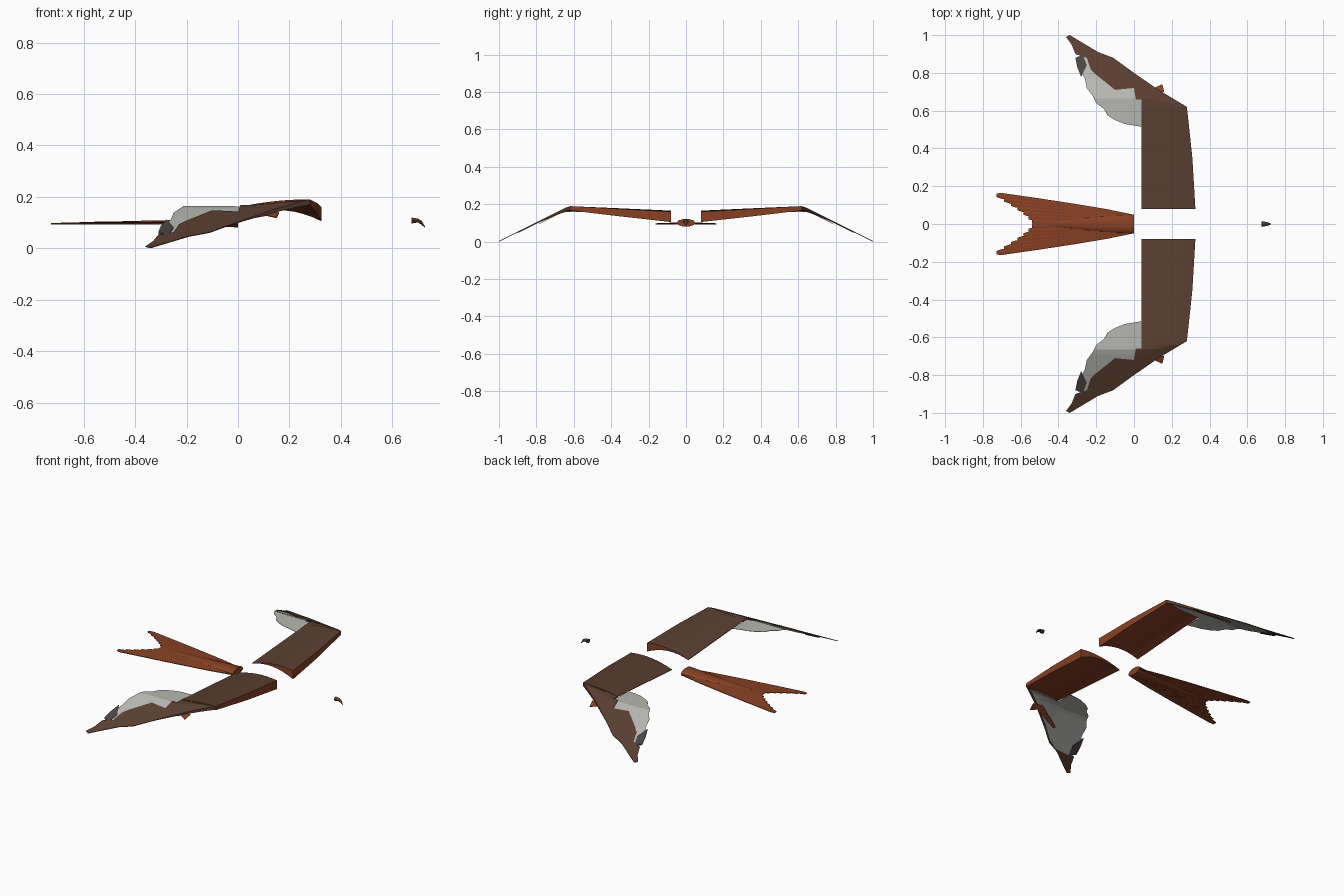
import bpy, bmesh, math
from mathutils import Vector

cube = bpy.data.objects.get("Cube")
if cube:
    bpy.data.objects.remove(cube, do_unlink=True)


def material(name, rgb):
    m = bpy.data.materials.new(name)
    m.use_nodes = True
    m.diffuse_color = (*rgb, 1)
    m.node_tree.nodes["Principled BSDF"].inputs["Base Color"].default_value = (*rgb, 1)
    return m


BROWN = material("dark_brown", (0.105, 0.048, 0.03))
RUST = material("rust_brown", (0.25, 0.052, 0.018))
GREY = material("pale_grey", (0.47, 0.47, 0.44))
CHARCOAL = material("charcoal", (0.07, 0.06, 0.055))
HORN = material("horn_brown", (0.09, 0.05, 0.035))


def finish(name, bm, mats, rule=None, smooth=False):
    """Turn a bmesh into an object, colouring faces by an optional rule."""
    bmesh.ops.recalc_face_normals(bm, faces=bm.faces)
    if rule:
        for f in bm.faces:
            f.material_index = rule(f)
    mesh = bpy.data.meshes.new(name)
    bm.to_mesh(mesh)
    bm.free()
    for m in mats:
        mesh.materials.append(m)
    ob = bpy.data.objects.new(name, mesh)
    bpy.context.collection.objects.link(ob)
    if smooth:
        bpy.ops.object.select_all(action='DESELECT')
        ob.select_set(True)
        bpy.context.view_layer.objects.active = ob
        bpy.ops.object.shade_smooth_by_angle(angle=math.radians(35))
    return ob


def loft(rings):
    """Bridge closed rings of points and cap both ends."""
    bm = bmesh.new()
    rows = [[bm.verts.new(p) for p in ring] for ring in rings]
    n = len(rows[0])
    for a, b in zip(rows, rows[1:]):
        for i in range(n):
            j = (i + 1) % n
            bm.faces.new((a[i], a[j], b[j], b[i]))
    bm.faces.new(rows[0])
    bm.faces.new(rows[-1])
    return bm


def plate(outline, side, top, thick):
    """Thin sheet with a flat outline, draped over a height function."""
    bm = bmesh.new()
    bm.faces.new([bm.verts.new((x, y, 0)) for x, y in outline])
    bmesh.ops.triangulate(bm, faces=bm.faces)
    cuts = [((0, y, 0), (0, 1, 0)) for y in (0.6, 0.64, 0.665, 0.69, 0.8)]
    cuts += [((x, 0, 0), (1, 0, 0)) for x in (-0.02, 0.04, 0.12, 0.2)]
    for co, no in cuts:
        bmesh.ops.bisect_plane(bm, geom=bm.verts[:] + bm.edges[:] + bm.faces[:],
                               plane_co=co, plane_no=no)
    bmesh.ops.triangulate(bm, faces=bm.faces)
    lower = bm.verts[:]
    ext = bmesh.ops.extrude_face_region(bm, geom=bm.faces[:])
    upper = {v for v in ext["geom"] if isinstance(v, bmesh.types.BMVert)}
    for v in bm.verts:
        x, y, _ = v.co
        z = top(x, y) - (0 if v in upper else thick(x, y))
        v.co = Vector((x, y * side, z))
    return bm


def fold(x, y):
    """Height of the outer wing: level near the joint, then falling to the tip."""
    return min(0.168 + 0.09 * max(0, x - 0.04), 0.193 - 0.5 * (y - 0.62))


def spar(x, y):
    return 0.003 + 0.018 * min(1, max(0, (x + 0.02) / 0.3))


def wing_section(y, x_lead, z_lead, z_trail, camber, depth):
    """Cambered section: thin trailing edge, blunt leading face."""
    steps = [i / 8 for i in range(9)]
    top, low = [], []
    for u in steps:
        x = 0.04 + (x_lead - 0.04) * u
        z = z_trail + (z_lead - z_trail) * u + camber * 4 * u * (1 - u)
        top.append((x, y, z))
        low.append((x, y, z - 0.003 - depth * u * u))
    return top + low[::-1]


# Wing outlines seen from above
covert = [(0.28, 0.62), (0.13, 0.71), (0, 0.8), (-0.11, 0.88), (-0.19, 0.91),
          (-0.34, 1), (-0.36, 0.99), (-0.33, 0.95), (-0.31, 0.9), (-0.25, 0.88),
          (-0.23, 0.82), (-0.2, 0.79), (-0.1, 0.71), (-0.06, 0.76), (-0.04, 0.77),
          (0, 0.72), (0.01, 0.66), (0.04, 0.66), (0.04, 0.62)]
flight = [(0.04, 0.515), (-0.05, 0.53), (-0.1, 0.55), (-0.14, 0.575), (-0.16, 0.61),
          (-0.2, 0.64), (-0.22, 0.68), (-0.25, 0.72), (-0.26, 0.77), (-0.28, 0.81),
          (-0.29, 0.87), (-0.27, 0.9), (-0.17, 0.895), (-0.1, 0.86), (0, 0.785),
          (0.13, 0.695), (0.25, 0.62), (0.04, 0.62)]
patch = [(-0.31, 0.88), (-0.27, 0.895), (-0.25, 0.84), (-0.28, 0.78), (-0.3, 0.83)]
thumb = [(0.15, 0.74), (0.16, 0.7), (0.1, 0.69), (-0.07, 0.775), (-0.06, 0.785), (0.11, 0.722)]

for side, label in ((1, "back"), (-1, "front")):
    # Inner wing: brown above, rust on the leading face and below
    bm = loft([wing_section(side * 0.08, 0.325, 0.16, 0.13, 0.018, 0.052),
               wing_section(side * 0.35, 0.309, 0.175, 0.149, 0.013, 0.037),
               wing_section(side * 0.62, 0.28, 0.19, 0.168, 0.006, 0.02)])
    finish(label + "_inner_wing", bm, [BROWN, RUST],
           lambda f: 0 if f.normal.z > 0.3 else 1, smooth=True)
    # Outer wing: brown coverts over grey flight feathers
    finish(label + "_outer_wing", plate(covert, side, fold, spar), [BROWN])
    finish(label + "_flight_feathers",
           plate(flight, side, lambda x, y: fold(x, y) - spar(x, y) - 0.001,
                 lambda x, y: 0.002), [GREY])
    finish(label + "_dark_feather_patch",
           plate(patch, side, lambda x, y: fold(x, y) - 0.001, lambda x, y: 0.007), [CHARCOAL])
    finish(label + "_thumb_feather",
           plate(thumb, side, lambda x, y: 0.18 - 0.5 * (y - 0.62), lambda x, y: 0.003), [RUST])

    # Tail feathers: overlapping tapered strips, longest at the outside
    count = 7
    for i in range(count):
        k = i / (count - 1)
        length = 0.54 + 0.187 * k ** 1.3
        root, tip = 0.006 + 0.032 * k, 0.012 + 0.14 * k
        z = 0.103 - 0.001 * i
        rings = []
        for s in (0, 0.2, 0.45, 0.7, 0.96, 1):
            y = root + (tip - root) * s ** 0.85
            w = 0.011 + 0.005 * s if s < 1 else 0.01
            x = -length * s
            rings.append([(x, side * (y + dy), z + dz) for dy, dz in
                          ((-w, -0.003), (w, -0.004), (w, 0), (0, 0.002), (-w, 0.001))])
        finish(f"{label}_tail_feather_{i + 1}", loft(rings), [RUST])


def oval(x, half_w, z_low, z_top, n=10):
    mid, h = (z_low + z_top) / 2, (z_top - z_low) / 2
    return [(x, half_w * math.cos(2 * math.pi * i / n), mid + h * math.sin(2 * math.pi * i / n))
            for i in range(n)]


# Tail base: flattened taper running into the feathers
finish("tail_base", loft([oval(0, 0.05, 0.08, 0.122), oval(-0.1, 0.046, 0.086, 0.115),
                          oval(-0.25, 0.035, 0.091, 0.11), oval(-0.45, 0.015, 0.096, 0.106)]),
       [RUST], smooth=True)

# Hooked beak
finish("beak", loft([oval(0.675, 0.015, 0.096, 0.12), oval(0.7, 0.011, 0.1, 0.116),
                     oval(0.713, 0.007, 0.092, 0.109), oval(0.727, 0.001, 0.08, 0.086)]),
       [HORN], smooth=True)
